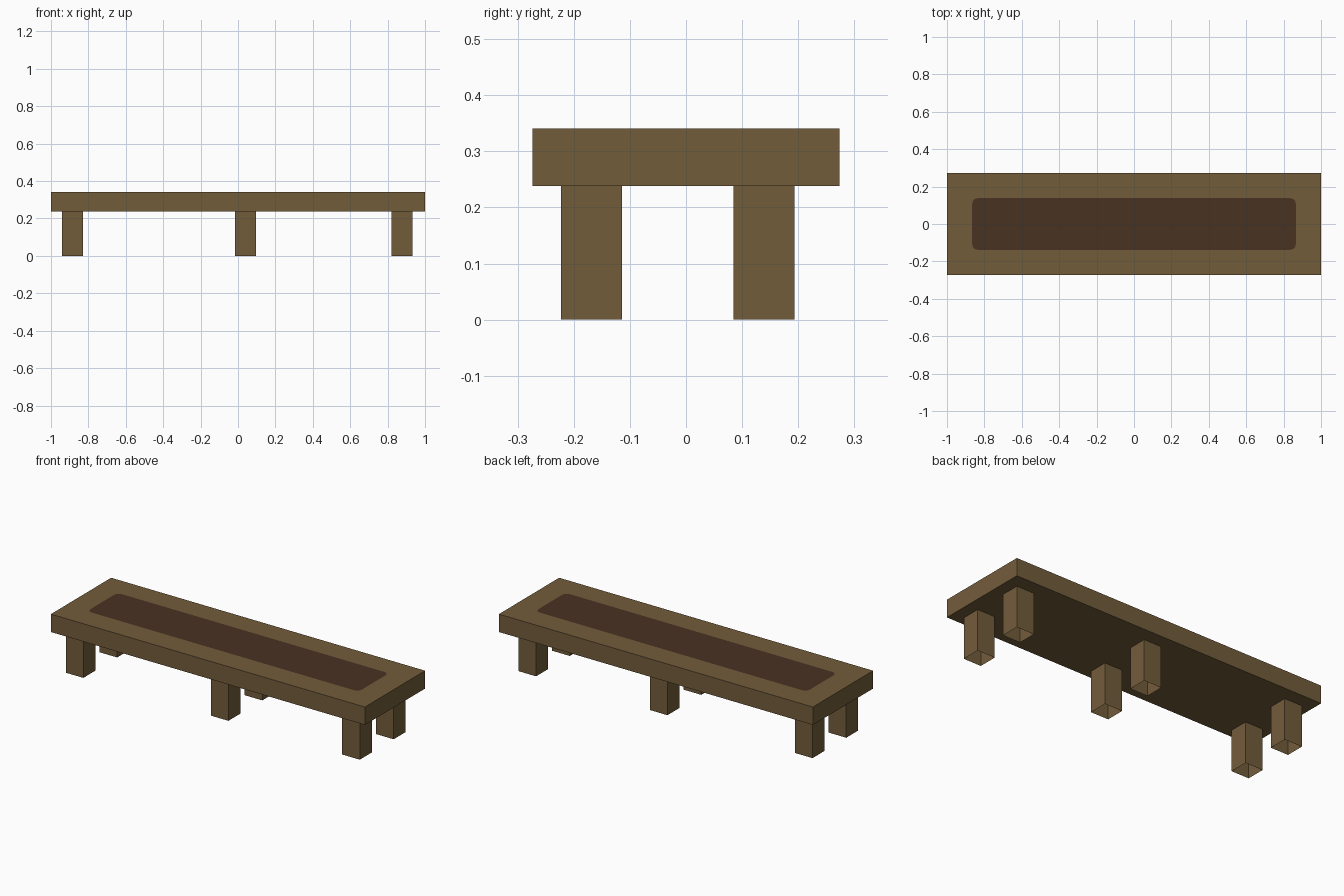
import bpy, bmesh, math

if "Cube" in bpy.data.objects:
    bpy.data.objects.remove(bpy.data.objects["Cube"])


def material(name, rgb):
    m = bpy.data.materials.new(name)
    m.diffuse_color = (*rgb, 1)
    m.use_nodes = True
    m.node_tree.nodes["Principled BSDF"].inputs["Base Color"].default_value = m.diffuse_color
    return m


wood = material("brown wood", (0.171, 0.107, 0.044))
dark = material("dark brown inlay", (0.066, 0.032, 0.016))


def finish(name, bm, mat):
    me = bpy.data.meshes.new(name)
    bm.to_mesh(me)
    bm.free()
    me.materials.append(mat)
    ob = bpy.data.objects.new(name, me)
    bpy.context.collection.objects.link(ob)
    return ob


def box(name, x, y, z, mat, open_ends=False):
    bm = bmesh.new()
    bmesh.ops.create_cube(bm, size=1)
    for v in bm.verts:
        for i, (lo, hi) in enumerate((x, y, z)):
            v.co[i] = lo if v.co[i] < 0 else hi
    bm.normal_update()
    if open_ends:
        ends = [f for f in bm.faces if abs(f.normal.z) > 0.9]
        bmesh.ops.delete(bm, geom=ends, context='FACES_ONLY')
    return finish(name, bm, mat)


TOP, UNDER = 0.341, 0.238

# Table top slab
box("table_top", (-1, 1), (-0.274, 0.274), (UNDER, TOP), wood)

# Rounded dark inlay, a thin plate just proud of the slab
hx, hy, r, steps = 0.865, 0.138, 0.03, 4
bm = bmesh.new()
ring = []
for q, (sx, sy) in enumerate(((1, 1), (-1, 1), (-1, -1), (1, -1))):
    for k in range(steps + 1):
        a = math.pi / 2 * (q + k / steps)
        ring.append(bm.verts.new((sx * (hx - r) + r * math.cos(a),
                                  sy * (hy - r) + r * math.sin(a), TOP + 0.001)))
bm.faces.new(ring)
finish("top_inlay", bm, dark)

# Six hollow legs, open at the bottom
for side, y in (("front", (-0.223, -0.114)), ("back", (0.085, 0.193))):
    for place, x in (("left", -0.885), ("middle", 0.039), ("right", 0.876)):
        box(f"{side}_{place}_leg", (x - 0.056, x + 0.056), y, (0, UNDER), wood, True)
